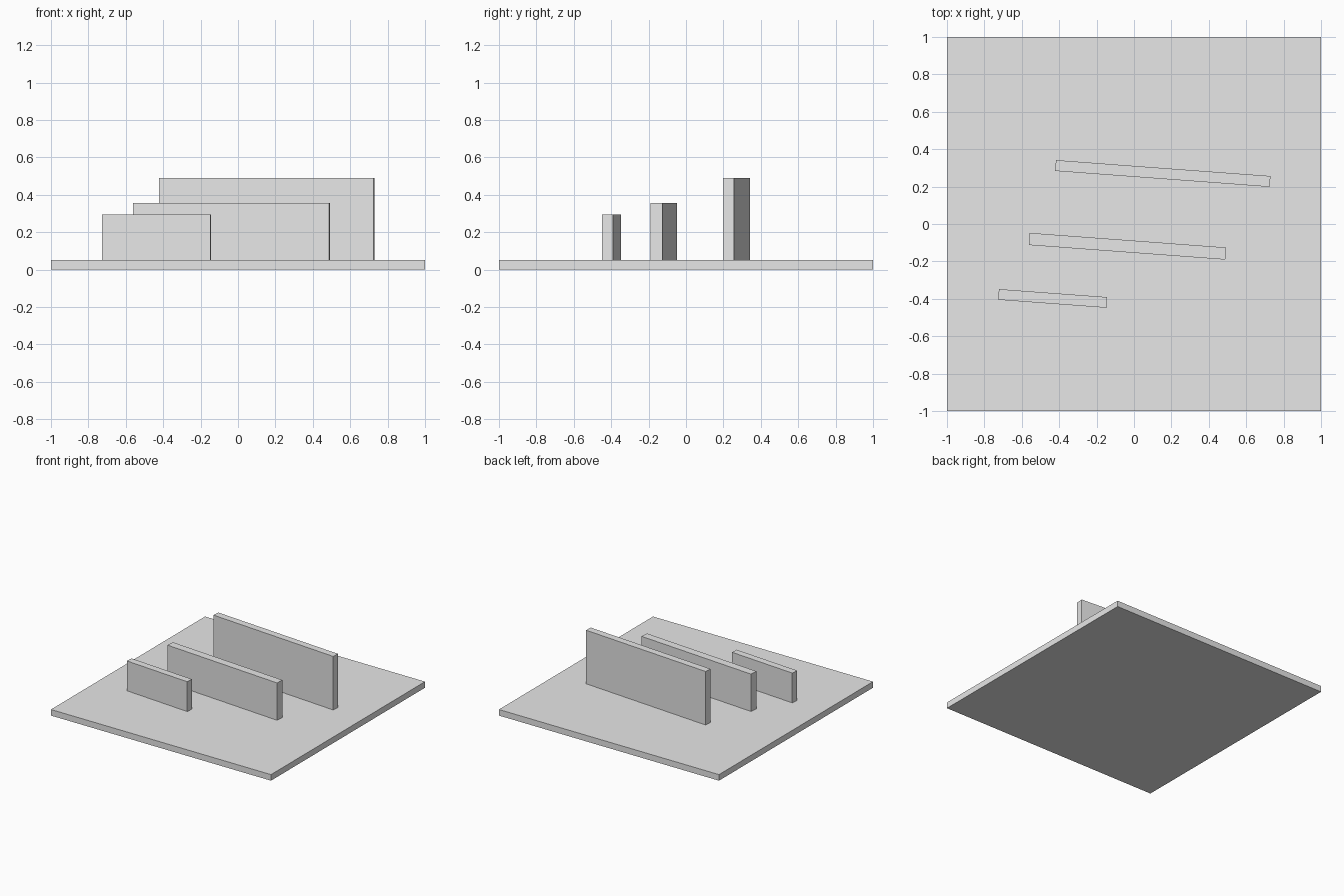
import bpy
import math

cube = bpy.data.objects.get("Cube")
if cube:
    bpy.data.objects.remove(cube, do_unlink=True)

# Single plain grey
GREY = (0.8, 0.8, 0.8, 1.0)
grey = bpy.data.materials.new("light_grey")
grey.use_nodes = True
grey.diffuse_color = GREY
grey.node_tree.nodes["Principled BSDF"].inputs["Base Color"].default_value = GREY

BASE_TOP = 0.05
WALL_TURN = math.radians(-4.25)


def box(name, x, y, bottom, top, length, depth, turn=0.0):
    """Box given by its centre, height range, size and turn about z."""
    bpy.ops.mesh.primitive_cube_add(size=1, location=(x, y, (bottom + top) / 2))
    obj = bpy.context.object
    obj.name = name
    obj.scale = (length, depth, top - bottom)
    bpy.ops.object.transform_apply(location=False, rotation=False, scale=True)
    obj.rotation_euler.z = turn
    obj.data.materials.append(grey)
    return obj


# Square ground slab
box("base_slab", 0, 0, 0, BASE_TOP, 2, 2)

# Three parallel upright panels, rising toward the back
for name, x, y, top, length, depth in (
    ("front_panel", -0.435, -0.398, 0.295, 0.58, 0.057),
    ("middle_panel", -0.035, -0.119, 0.357, 1.053, 0.065),
    ("back_panel", 0.154, 0.27, 0.49, 1.15, 0.058),
):
    box(name, x, y, BASE_TOP, top, length, depth, WALL_TURN)
